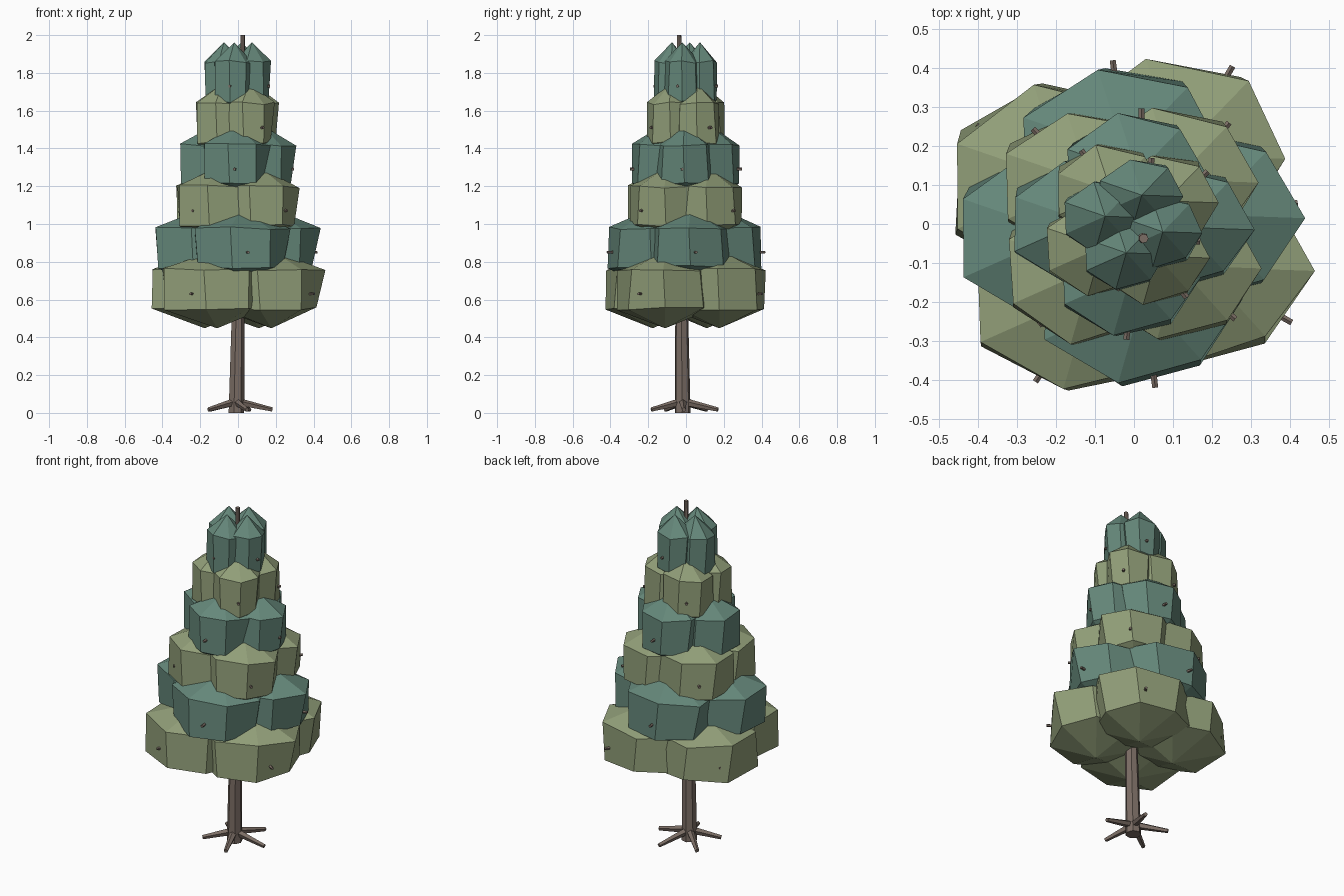
import bpy, bmesh, math, random
from mathutils import Vector

if "Cube" in bpy.data.objects:
    bpy.data.objects.remove(bpy.data.objects["Cube"])

random.seed(4)


def material(name, rgb):
    m = bpy.data.materials.new(name)
    m.diffuse_color = (*rgb, 1)
    m.use_nodes = True
    m.node_tree.nodes["Principled BSDF"].inputs["Base Color"].default_value = m.diffuse_color
    return m


BARK = material("bark", (0.2, 0.155, 0.13))
OLIVE = material("olive_leaf", (0.285, 0.345, 0.19))
TEAL = material("teal_leaf", (0.13, 0.245, 0.195))


def finish(bm, name, mat):
    bmesh.ops.recalc_face_normals(bm, faces=bm.faces)
    me = bpy.data.meshes.new(name)
    bm.to_mesh(me)
    bm.free()
    me.materials.append(mat)
    ob = bpy.data.objects.new(name, me)
    bpy.context.collection.objects.link(ob)
    return ob


def limb(name, a, b, r1, r2, sides):
    """Tapered stick from a to b."""
    a, b = Vector(a), Vector(b)
    bm = bmesh.new()
    bmesh.ops.create_cone(bm, cap_ends=True, segments=sides,
                          radius1=r1, radius2=r2, depth=(b - a).length)
    ob = finish(bm, name, BARK)
    ob.rotation_euler = (b - a).to_track_quat('Z', 'Y').to_euler()
    ob.location = (a + b) / 2


# seven-sided leaf clump: (angle, radius) of the upper and lower rings
UPPER = [(-2, .61), (46, .56), (108, .55), (161, .65), (204, .66), (254, .57), (312, .53)]
LOWER = [(0, .52), (51, .56), (103, .54), (154, .64), (206, .66), (257, .57), (309, .56)]
HALF = 0.207


def clump(name, centre, size, mat):
    bm = bmesh.new()
    c = Vector(centre)
    rings = []
    for table, z in ((LOWER, -0.5), (UPPER, 0.5)):
        ring = []
        for ang, r in table:
            r *= size * random.uniform(0.97, 1.03)
            t = math.radians(ang)
            dz = HALF * (z + random.uniform(-0.04, 0.04))
            ring.append(bm.verts.new(c + Vector((r * math.cos(t), r * math.sin(t), dz))))
        rings.append(ring)
    bottom = bm.verts.new(c - Vector((0, 0, HALF)))
    top = bm.verts.new(c + Vector((0, 0, HALF)))
    lo, up = rings
    n = len(lo)
    for i in range(n):
        j = (i + 1) % n
        bm.faces.new((lo[i], lo[j], up[j], up[i]))
        bm.faces.new((up[i], up[j], top))
        bm.faces.new((lo[j], lo[i], bottom))
    finish(bm, name, mat)


# trunk and roots
BASE, TIP = Vector((-0.01, -0.018, 0)), Vector((0.025, -0.037, 2.0))
limb("trunk", BASE, TIP, 0.043, 0.012, 7)
for i in range(5):
    t = math.radians(-2 + 72 * i)
    d = Vector((math.cos(t), math.sin(t), 0))
    limb(f"root_{i}", BASE + Vector((0, 0, 0.06)), d * 0.185 + Vector((-0.003, -0.005, 0.017)),
         0.022, 0.012, 5)

# six tiers, each with four branches carrying one leaf clump
for k, reach in enumerate((0.462, 0.41, 0.345, 0.288, 0.225, 0.17)):
    z = 0.63 + 0.22 * k
    mat = TEAL if k % 2 else OLIVE
    for i in range(4):
        t = math.radians(58 - 50.6 * k + 90 * i)
        tip = Vector((reach * math.cos(t), reach * math.sin(t), z))
        limb(f"branch_{k}_{i}", BASE.lerp(TIP, z / 2), tip * 1.03 - Vector((0, 0, z * 0.03)),
             0.013, 0.008, 5)
        clump(f"leaf_clump_{k}_{i}", (tip.x * 0.45, tip.y * 0.45, z + 0.025), reach, mat)
